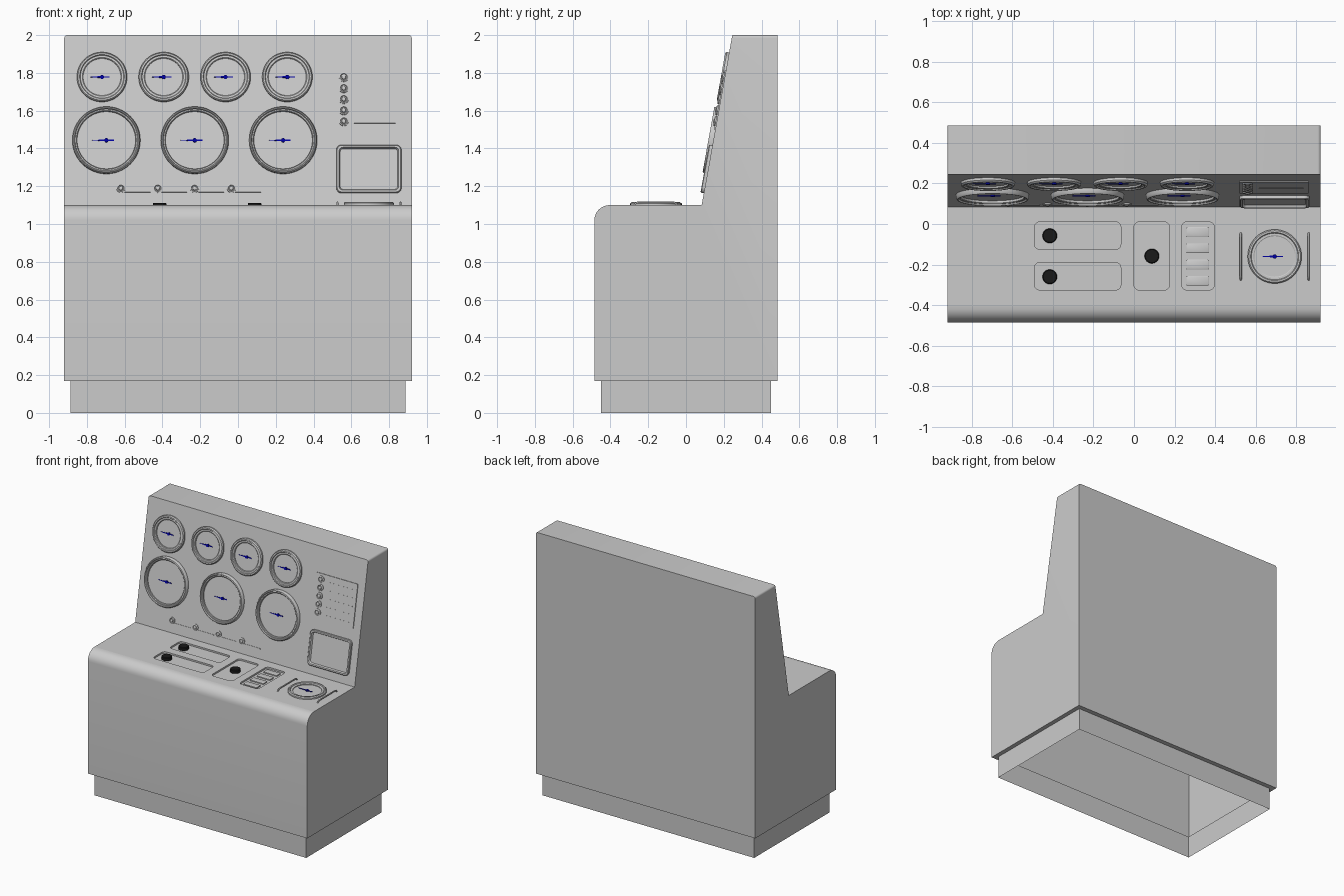
import bpy, bmesh, math
from mathutils import Matrix, Vector

if "Cube" in bpy.data.objects:
    bpy.data.objects.remove(bpy.data.objects["Cube"])

W, DESK = 0.92, 1.10
TILT = math.atan2(0.9, 0.162)


def material(name, color):
    m = bpy.data.materials.new(name)
    m.diffuse_color = color
    m.use_nodes = True
    m.node_tree.nodes["Principled BSDF"].inputs["Base Color"].default_value = m.diffuse_color
    return m


BLUE = material("needle_blue", (0.0, 0.0, 0.35, 1))
BLACK = material("knob_black", (0.01, 0.01, 0.01, 1))


def finish(name, bm, mat=None):
    me = bpy.data.meshes.new(name)
    bm.to_mesh(me)
    bm.free()
    ob = bpy.data.objects.new(name, me)
    bpy.context.collection.objects.link(ob)
    if mat:
        me.materials.append(mat)
    return ob


# Outlines, counter-clockwise in the local plane
def circ(r, n=48):
    return [(r * math.cos(2 * math.pi * i / n), r * math.sin(2 * math.pi * i / n)) for i in range(n)]


def rrect(hw, hh, r, n=5):
    pts = []
    for k, (sx, sy) in enumerate([(1, 1), (-1, 1), (-1, -1), (1, -1)]):
        for i in range(n + 1):
            a = math.pi / 2 * (k + i / n)
            pts.append((sx * (hw - r) + r * math.cos(a), sy * (hh - r) + r * math.sin(a)))
    return pts


def box(hw, hh):
    return [(-hw, -hh), (hw, -hh), (hw, hh), (-hw, hh)]


def loft(name, M, rings, mat=None):
    """Skin a stack of (outline, height) rings and cap the last one."""
    bm = bmesh.new()
    loops = [[bm.verts.new(M @ Vector((x, y, h))) for x, y in pts] for pts, h in rings]
    n = len(loops[0])
    for a, b in zip(loops, loops[1:]):
        for i in range(n):
            j = (i + 1) % n
            bm.faces.new((a[i], a[j], b[j], b[i]))
    bm.faces.new(loops[-1])
    return finish(name, bm, mat)


def on_panel(x, z):
    return Matrix.Translation((x, 0.083 + (z - DESK) * 0.18, z)) @ Matrix.Rotation(TILT, 4, 'X')


def on_desk(x, y, z=DESK):
    return Matrix.Translation((x, y, z))


def shell():
    """Hollow cabinet, open below, with the desk face left out."""
    bm = bmesh.new()
    r = 0.08
    prof = [(-0.485, 0.17)]
    for i in range(9):
        a = math.pi - math.pi / 2 * i / 8
        prof.append((-0.405 + r * math.cos(a), DESK - r + r * math.sin(a)))
    prof += [(0.083, DESK), (0.245, 2.0), (0.485, 2.0), (0.485, 0.17)]
    L = [bm.verts.new((-W, y, z)) for y, z in prof]
    R = [bm.verts.new((W, y, z)) for y, z in prof]
    for i in range(len(prof) - 1):
        if i != 9:
            bm.faces.new((L[i], R[i], R[i + 1], L[i + 1]))
    bm.faces.new(L)
    bm.faces.new(R[::-1])
    # Ledge and plinth walls
    rings = [[L[0], R[0], R[-1], L[-1]]]
    for z in (0.17, 0.0):
        rings.append([bm.verts.new((sx * 0.887, sy * 0.45, z))
                      for sx, sy in ((-1, -1), (1, -1), (1, 1), (-1, 1))])
    for a, b in zip(rings, rings[1:]):
        for i in range(4):
            j = (i + 1) % 4
            bm.faces.new((b[i], b[j], a[j], a[i]))
    # Softened top corners
    top = [e for e in bm.edges if all(v.co.z > 1.99 and abs(v.co.x) == abs(L[0].co.x) for v in e.verts)
           and e.verts[0].co.x == e.verts[1].co.x]
    bmesh.ops.bevel(bm, geom=top, offset=0.015, segments=4, profile=0.5, affect='EDGES')
    finish("cabinet", bm)


def desk(wells, depth):
    """Desk surface with shallow rounded wells."""
    bm = bmesh.new()

    def loop(pts, z):
        return [bm.verts.new((x, y, z)) for x, y in pts]

    def ring_edges(vs):
        return [bm.edges.new((vs[i], vs[(i + 1) % len(vs)])) for i in range(len(vs))]

    edges = ring_edges(loop([(-W, -0.405), (W, -0.405), (W, 0.083), (-W, 0.083)], DESK))
    holes = []
    for x0, x1, y0, y1 in wells:
        cx, cy = (x0 + x1) / 2, (y0 + y1) / 2
        pts = [(cx + x, cy + y) for x, y in rrect((x1 - x0) / 2, (y1 - y0) / 2, 0.025)]
        top = loop(pts, DESK)
        holes.append((top, pts))
        edges += ring_edges(top)
    bmesh.ops.triangle_fill(bm, edges=edges, use_beauty=True, normal=(0, 0, 1))
    for f in bm.faces:
        f.normal_update()
        if f.normal.z < 0:
            f.normal_flip()
    for t, pts in holes:
        b = loop(pts, DESK - depth)
        for i in range(len(t)):
            j = (i + 1) % len(t)
            bm.faces.new((t[i], t[j], b[j], b[i]))
        bm.faces.new(b)
    finish("desk_top", bm)


def gauge(name, M, R, inner, h):
    mid = (R + inner) / 2
    loft(name, M, [(circ(R), -0.002), (circ(R), h * 0.6), (circ(R - 0.006), h),
                   (circ(mid + 0.002), h), (circ(mid - 0.002), h * 0.7),
                   (circ(inner + 0.004), h * 0.7), (circ(inner), h * 0.55), (circ(inner), 0.003)])
    shape = [(-0.075, 0), (-0.02, -0.004), (0.04, -0.003), (0.04, 0.003), (-0.02, 0.004)]
    loft(name + "_needle", M, [(shape, 0.005), (shape, 0.009)], BLUE)
    loft(name + "_hub", M, [(circ(0.011, 16), 0.003), (circ(0.011, 16), 0.011)], BLUE)


def lamp(name, M, r):
    loft(name, M, [(circ(r, 20), -0.001), (circ(r, 20), 0.006), (circ(r * 0.75, 20), 0.008),
                   (circ(r * 0.65, 20), 0.004), (circ(r * 0.5, 20), 0.004),
                   (circ(r * 0.42, 20), 0.010), (circ(r * 0.2, 20), 0.012)])


# Cabinet and desk
shell()
WELL = 0.012
desk([(-0.49, -0.065, -0.125, 0.01), (-0.49, -0.065, -0.325, -0.19),
      (0.0, 0.175, -0.325, 0.01), (0.235, 0.395, -0.325, 0.01)], WELL)

# Panel gauges
for i in range(4):
    gauge(f"small_gauge_{i}", on_panel(-0.72 + 0.327 * i, 1.777), 0.133, 0.10, 0.02)
for i in range(3):
    gauge(f"large_gauge_{i}", on_panel(-0.697 + 0.468 * i, 1.442), 0.18, 0.155, 0.026)

# Indicator lamps with label strips
for i in range(4):
    x = -0.62 + 0.195 * i
    lamp(f"lower_lamp_{i}", on_panel(x, 1.188), 0.023)
    s = box(0.068, 0.003)
    loft(f"lower_strip_{i}", on_panel(x + 0.088, 1.171), [(s, -0.001), (s, 0.003)])

# Lamp list plate
p = box(0.17, 0.16)
loft("list_plate", on_panel(0.69, 1.658), [(p, -0.001), (p, 0.006)])
for i in range(5):
    M = on_panel(0.56, 1.776 - 0.0585 * i) @ Matrix.Translation((0, 0, 0.006))
    lamp(f"list_lamp_{i}", M, 0.025)
    s = box(0.11, 0.002)
    loft(f"list_strip_{i}", M @ Matrix.Translation((0.165, -0.008, 0)), [(s, -0.001), (s, 0.001)])

# Screen
loft("screen", on_panel(0.693, 1.29),
     [(rrect(0.172, 0.129, 0.028), -0.001), (rrect(0.172, 0.129, 0.028), 0.014),
      (rrect(0.168, 0.125, 0.025), 0.018), (rrect(0.158, 0.115, 0.02), 0.018),
      (rrect(0.152, 0.109, 0.016), 0.004)])

# Black desk knobs
for i, (x, y) in enumerate([(-0.415, -0.058), (-0.415, -0.26), (0.088, -0.158)]):
    loft(f"desk_knob_{i}", on_desk(x, y, DESK - WELL),
         [(circ(0.036, 32), 0), (circ(0.036, 32), 0.02), (circ(0.032, 32), 0.024)], BLACK)

# Push buttons
for i in range(4):
    loft(f"button_{i}", on_desk(0.313, -0.04 - 0.08 * i, DESK - WELL),
         [(rrect(0.056, 0.024, 0.004, 2), 0), (rrect(0.056, 0.024, 0.004, 2), 0.008),
          (rrect(0.053, 0.021, 0.004, 2), 0.010)])

# Desk gauge with a grab handle on each side
gauge("desk_gauge", on_desk(0.693, -0.16), 0.133, 0.10, 0.017)
for x in (0.526, 0.86):
    cu = bpy.data.curves.new("grab_handle", 'CURVE')
    cu.dimensions = '3D'
    cu.bevel_depth, cu.bevel_resolution = 0.005, 2
    sp = cu.splines.new('POLY')
    path = [(-0.275, 1.097), (-0.268, 1.108), (-0.255, 1.114), (-0.065, 1.114), (-0.052, 1.108), (-0.045, 1.097)]
    sp.points.add(len(path) - 1)
    for pt, (y, z) in zip(sp.points, path):
        pt.co = (x, y, z, 1)
    bpy.context.collection.objects.link(bpy.data.objects.new("grab_handle", cu))

# Smooth shading with sharp edges kept
bpy.ops.object.select_all(action='DESELECT')
for ob in bpy.context.collection.objects:
    if ob.type == 'MESH':
        ob.select_set(True)
        bpy.context.view_layer.objects.active = ob
bpy.ops.object.shade_smooth_by_angle(angle=math.radians(30))
